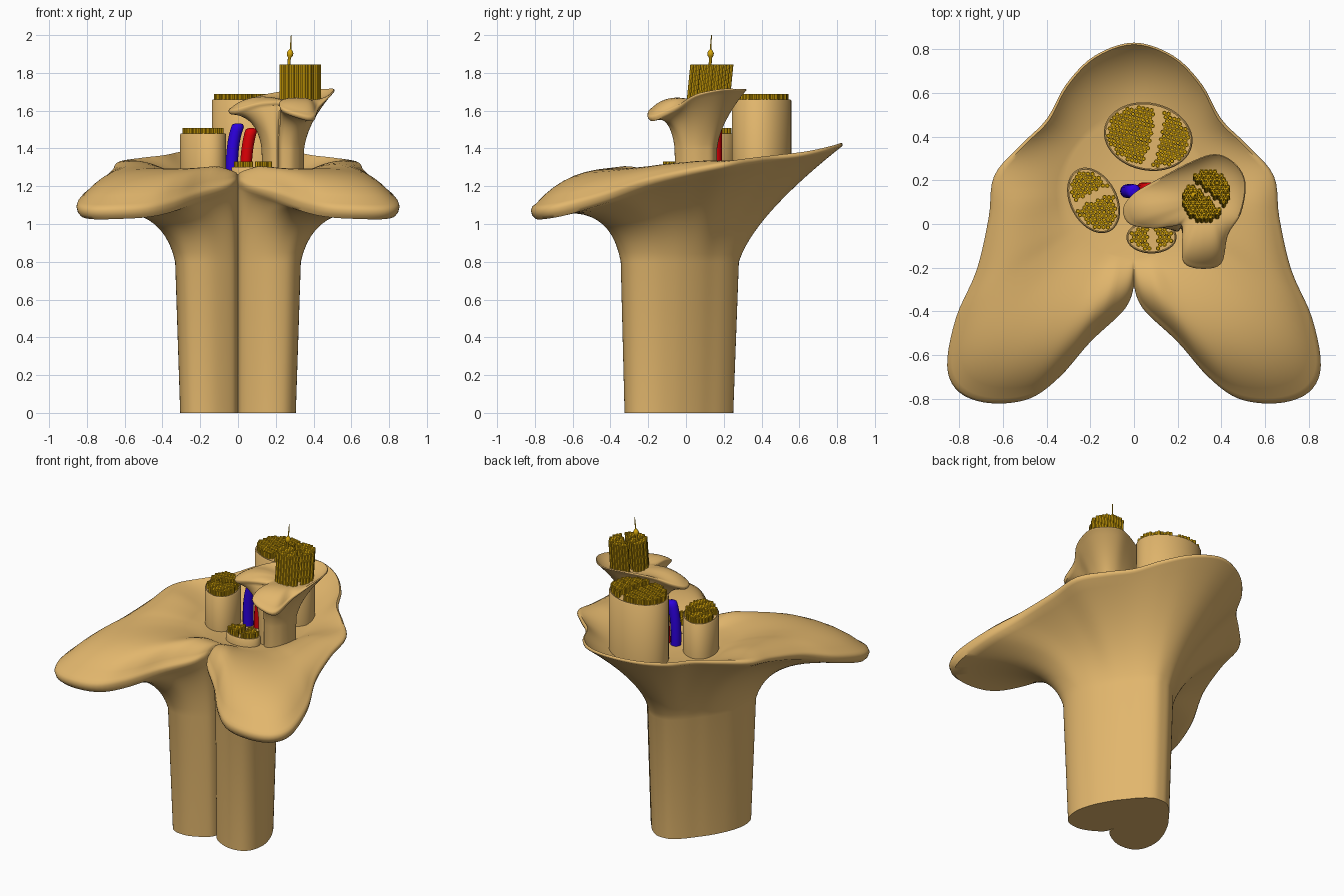
import bpy, bmesh, math
from mathutils import Vector, Matrix

if "Cube" in bpy.data.objects:
    bpy.data.objects.remove(bpy.data.objects["Cube"], do_unlink=True)


def material(name, rgb):
    m = bpy.data.materials.new(name)
    m.use_nodes = True
    m.diffuse_color = (*rgb, 1)
    m.node_tree.nodes["Principled BSDF"].inputs["Base Color"].default_value = (*rgb, 1)
    return m


TAN = material("tan tissue", (0.76, 0.47, 0.152))
GOLD = material("gold fibre", (0.68, 0.385, 0.003))
BLUE = material("vein blue", (0.025, 0, 0.72))
RED = material("artery red", (0.72, 0, 0.002))


def finish(name, bm, mat, angle=40):
    bmesh.ops.recalc_face_normals(bm, faces=bm.faces)
    mesh = bpy.data.meshes.new(name)
    bm.to_mesh(mesh)
    bm.free()
    mesh.materials.append(mat)
    obj = bpy.data.objects.new(name, mesh)
    bpy.context.collection.objects.link(obj)
    bpy.ops.object.select_all(action='DESELECT')
    obj.select_set(True)
    bpy.context.view_layer.objects.active = obj
    bpy.ops.object.shade_smooth_by_angle(angle=math.radians(angle))
    return obj


def closed_spline(points, steps=5):
    """Smooth closed curve through points of any dimension."""
    out, n = [], len(points)
    for i in range(n):
        a, b, c, d = (points[(i + k) % n] for k in (-1, 0, 1, 2))
        for s in range(steps):
            t = s / steps
            out.append([0.5 * (2 * q + (r - p) * t + (2 * p - 5 * q + 4 * r - w) * t * t
                               + (3 * q - p - 3 * r + w) * t ** 3)
                        for p, q, r, w in zip(a, b, c, d)])
    return out


def bezier(a, b, c, count):
    for i in range(count):
        t = i / (count - 1)
        yield a * (1 - t) ** 2 + b * 2 * t * (1 - t) + c * t * t


def clamp(v):
    return max(0, min(1, v))


def flared_sheath(name, rows, foot, waist, bend, disc, radius, arch, taper, edge):
    """Stem that opens into a curled rim; rows hold rim x, y, z and stem x, y."""
    bm = bmesh.new()
    disc = Vector(disc)
    top = max(r[2] for r in rows)
    mid = sum((Vector(r[3:]) for r in rows), Vector((0, 0))) / len(rows)
    columns = []
    for x, y, z, sx, sy in closed_spline(rows):
        stem, rim = Vector((sx, sy, waist)), Vector((x, y, z))
        low = mid + (Vector((sx, sy)) - mid) * taper
        out = Vector((x, y, 0)) - Vector((disc.x, disc.y, 0))
        out.normalize()
        inner = disc + out * radius
        drop = top - z
        half = Vector((0, 0, edge + 0.09 * drop))
        reach = (rim.xy - inner.xy).length
        inset = out * min(half.z * 0.7, reach * 0.2)
        under = rim - inset - half
        over = rim - inset + half * 0.8
        elbow = stem.lerp(rim, 0.14)
        elbow.z = bend + 0.3 * drop
        hump = over.lerp(inner, 0.35)
        hump.z = disc.z + 0.01 + arch * clamp(drop * 8) * clamp(reach * 4 - 0.4)
        col = [Vector((*low, foot))]
        col += bezier(stem, elbow, under, 14)
        col += [rim - inset * 0.3 - half * 0.6, rim, rim - inset * 0.3 + half * 0.5]
        col += bezier(over, hump, inner, 12)
        columns.append([bm.verts.new(p) for p in col])
    for a, b in zip(columns, columns[1:] + columns[:1]):
        for i in range(len(a) - 1):
            bm.faces.new((a[i], b[i], b[i + 1], a[i + 1]))
    bm.faces.new([c[0] for c in columns])
    bm.faces.new([c[-1] for c in columns])
    return finish(name, bm, TAN, 50)


# Outer sheath: left half listed from the front cleft to the back, then mirrored
half = [(0, -.29, 1.22, 0, -.2), (.015, -.34, 1.22, .008, -.24), (.06, -.41, 1.2, .03, -.275),
        (.2, -.54, 1.16, .09, -.315), (.34, -.7, 1.11, .15, -.34), (.48, -.8, 1.08, .21, -.345),
        (.66, -.82, 1.07, .27, -.33), (.8, -.77, 1.07, .31, -.29), (.855, -.65, 1.09, .33, -.23),
        (.815, -.43, 1.15, .33, -.15), (.72, -.21, 1.225, .305, -.06), (.665, .03, 1.28, .27, .015),
        (.64, .22, 1.315, .228, .085), (.52, .36, 1.335, .182, .145), (.4, .48, 1.35, .135, .205),
        (.31, .64, 1.37, .087, .25), (.18, .77, 1.4, .045, .275), (0, .83, 1.42, 0, .28)]
rows = half + [(-x, y, z, -sx, sy) for x, y, z, sx, sy in half[-2:0:-1]]
flared_sheath("outer_sheath", rows, 0, .8, 1.04, (0, .16, 1.25), .32, .125, .92, .012)

# Smaller sheath peeled open around the tall bundle
rows = [(.22, -.01, 1.64, .215, -.02), (.22, -.1, 1.64, .225, -.05), (.23, -.18, 1.61, .25, -.06),
        (.31, -.205, 1.58, .285, -.055), (.4, -.18, 1.565, .315, -.03), (.43, -.05, 1.62, .335, 0),
        (.49, .05, 1.68, .35, .05), (.51, .19, 1.71, .345, .1), (.46, .28, 1.71, .33, .14),
        (.37, .32, 1.71, .29, .16), (.25, .28, 1.7, .24, .165), (.1, .2, 1.67, .17, .155),
        (0, .14, 1.63, .135, .12), (-.05, .07, 1.6, .125, .08), (-.02, 0, 1.6, .135, .03),
        (.09, -.02, 1.63, .165, -.02), (.18, -.01, 1.64, .2, -.035)]
flared_sheath("peeled_sheath", rows, 1.24, 1.4, 1.54, (.33, .12, 1.655), .08, .06, .97, .006)


def tube(bm, x, y, low, high, r, lean):
    """Hollow-topped fibre."""
    rings = []
    for radius, z in ((r, low), (r, high), (r * .5, high), (r * .5, high - .015)):
        rings.append([bm.verts.new((x + radius * math.cos(a), y + lean * (z - low) + radius * math.sin(a), z))
                      for a in (math.tau * k / 8 for k in range(8))])
    for a, b in zip(rings, rings[1:]):
        for k in range(8):
            bm.faces.new((a[k], a[k - 1], b[k - 1], b[k]))
    bm.faces.new(rings[-1])


def fibres(name, x, y, rx, ry, turn, low, high, split, bow, gap, lean=0):
    """Packed fibres in an ellipse, parted by a bowed divider."""
    bm = bmesh.new()
    r = .0105
    spin, part = Matrix.Rotation(turn, 2), Matrix.Rotation(-split, 2)
    n = int(max(rx, ry) / r) + 2
    for j in range(-n, n):
        for i in range(-n, n):
            p = Vector(((i + j % 2 / 2) * r * 1.9, j * r * 1.65))
            if (p.x / (rx - r * .6)) ** 2 + (p.y / (ry - r * .6)) ** 2 > 1:
                continue
            p = spin @ p
            q = part @ p
            if abs(q.y - bow * (1 - (q.x / max(rx, ry)) ** 2)) > gap:
                tube(bm, x + p.x, y + p.y, low, high, r, lean)
    finish(name, bm, GOLD)


def fascicle(name, x, y, rx, ry, turn, top, split, bow, gap):
    """Tan column with a raised lip and fibres standing out of it."""
    bm = bmesh.new()
    spin = Matrix.Rotation(turn, 2)
    rings = []
    for inset, z in ((0, 1.23), (0, top - .006), (.005, top), (.01, top), (.01, top - .008)):
        ring = []
        for k in range(48):
            a = math.tau * k / 48
            p = spin @ Vector(((rx - inset) * math.cos(a), (ry - inset) * math.sin(a)))
            ring.append(bm.verts.new((x + p.x, y + p.y, z)))
        rings.append(ring)
    for a, b in zip(rings, rings[1:]):
        for k in range(48):
            bm.faces.new((a[k], a[k - 1], b[k - 1], b[k]))
    bm.faces.new(rings[0])
    bm.faces.new(rings[-1])
    finish(name + "_column", bm, TAN)
    fibres(name + "_fibres", x, y, rx - .012, ry - .012, turn, top - .01, top + .028, split, bow, gap)


rad = math.radians
fascicle("back_fascicle", .065, .4, .205, .155, rad(-12), 1.66, rad(78), -.035, .022)
fascicle("right_fascicle", -.185, .108, .16, .108, rad(-62), 1.48, rad(24), .018, .019)
fascicle("front_fascicle", .08, -.06, .115, .075, 0, 1.302, rad(95), -.005, .017)
fibres("tall_bundle_fibres", .33, .118, .12, .108, rad(60), 1.655, 1.845, rad(-42), .01, .015, .1)


def strand(name, points, radius, mat):
    """Round strand; each point carries its own radius factor."""
    curve = bpy.data.curves.new(name, 'CURVE')
    curve.dimensions = '3D'
    curve.bevel_depth = radius
    curve.bevel_resolution = 4
    curve.use_fill_caps = True
    curve.materials.append(mat)
    spline = curve.splines.new('POLY')
    spline.points.add(len(points) - 1)
    for p, (x, y, z, f) in zip(spline.points, points):
        p.co, p.radius = (x, y, z, 1), f
    spline.use_smooth = True
    bpy.context.collection.objects.link(bpy.data.objects.new(name, curve))


def vessel(name, foot, mid, head, radius, mat):
    path = [(*p, 1) for p in bezier(Vector(foot), Vector(mid), Vector(head), 9)]
    x, y, z, f = path[-1]
    strand(name, path + [(x, y, z + .008, .8), (x, y, z + .013, .4)], radius, mat)


# Blood vessels
vessel("vein", (-.03, .15, 1.23), (-.04, .15, 1.42), (0, .15, 1.52), .032, BLUE)
vessel("artery", (.04, .16, 1.23), (.04, .16, 1.4), (.07, .16, 1.495), .031, RED)

# Single exposed fibre with a bead
strand("single_fibre", [(.265, .125, 1.8, 1), (.272, .13, 1.88, 1), (.274, .13, 1.89, 1.9), (.276, .13, 1.905, 2.2),
                        (.277, .13, 1.918, 1.4), (.278, .13, 1.925, .5), (.282, .135, 2, .3)], .008, GOLD)
